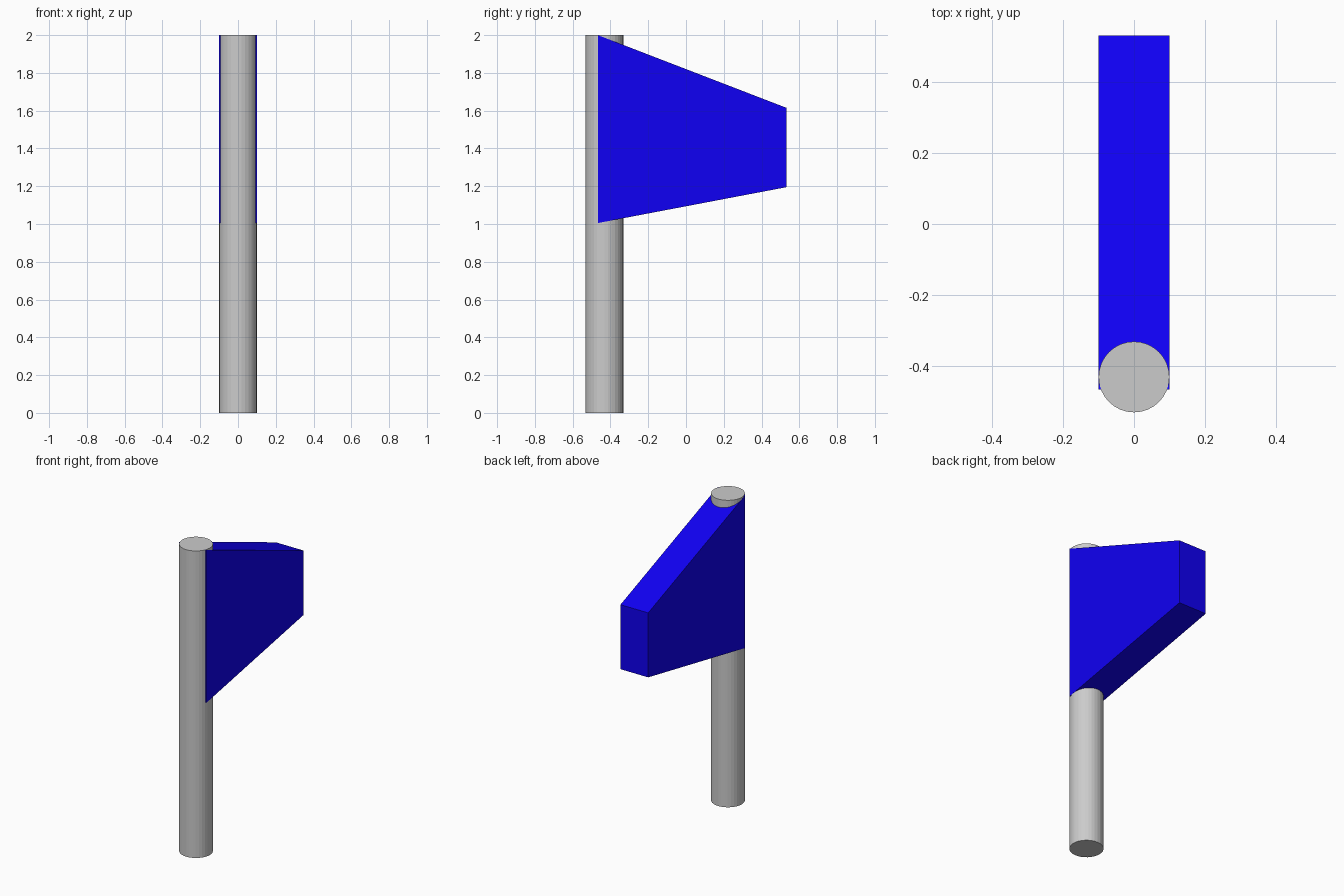
import bpy
import bmesh

if "Cube" in bpy.data.objects:
    bpy.data.objects.remove(bpy.data.objects["Cube"])

# Pole: upright faceted cylinder
bpy.ops.mesh.primitive_cylinder_add(vertices=32, radius=0.1, depth=2.0,
                                    location=(0, -0.432, 1.0))
bpy.context.object.name = "pole"

# Flag: tapered side profile extruded across x
profile = [(-0.467, 1.005), (0.532, 1.195), (0.532, 1.615), (-0.467, 2.0)]
width = 0.2
bm = bmesh.new()
face = bm.faces.new([bm.verts.new((-width / 2, y, z)) for y, z in profile])
extruded = bmesh.ops.extrude_face_region(bm, geom=[face])["geom"]
verts = [v for v in extruded if isinstance(v, bmesh.types.BMVert)]
bmesh.ops.translate(bm, vec=(width, 0, 0), verts=verts)
bmesh.ops.recalc_face_normals(bm, faces=bm.faces[:])
mesh = bpy.data.meshes.new("flag")
bm.to_mesh(mesh)
bm.free()
flag = bpy.data.objects.new("flag", mesh)
bpy.context.collection.objects.link(flag)

# Blue flag colour
blue = bpy.data.materials.new("blue")
blue.diffuse_color = (0.005, 0.0, 0.9, 1.0)
blue.use_nodes = True
blue.node_tree.nodes["Principled BSDF"].inputs["Base Color"].default_value = blue.diffuse_color
mesh.materials.append(blue)
